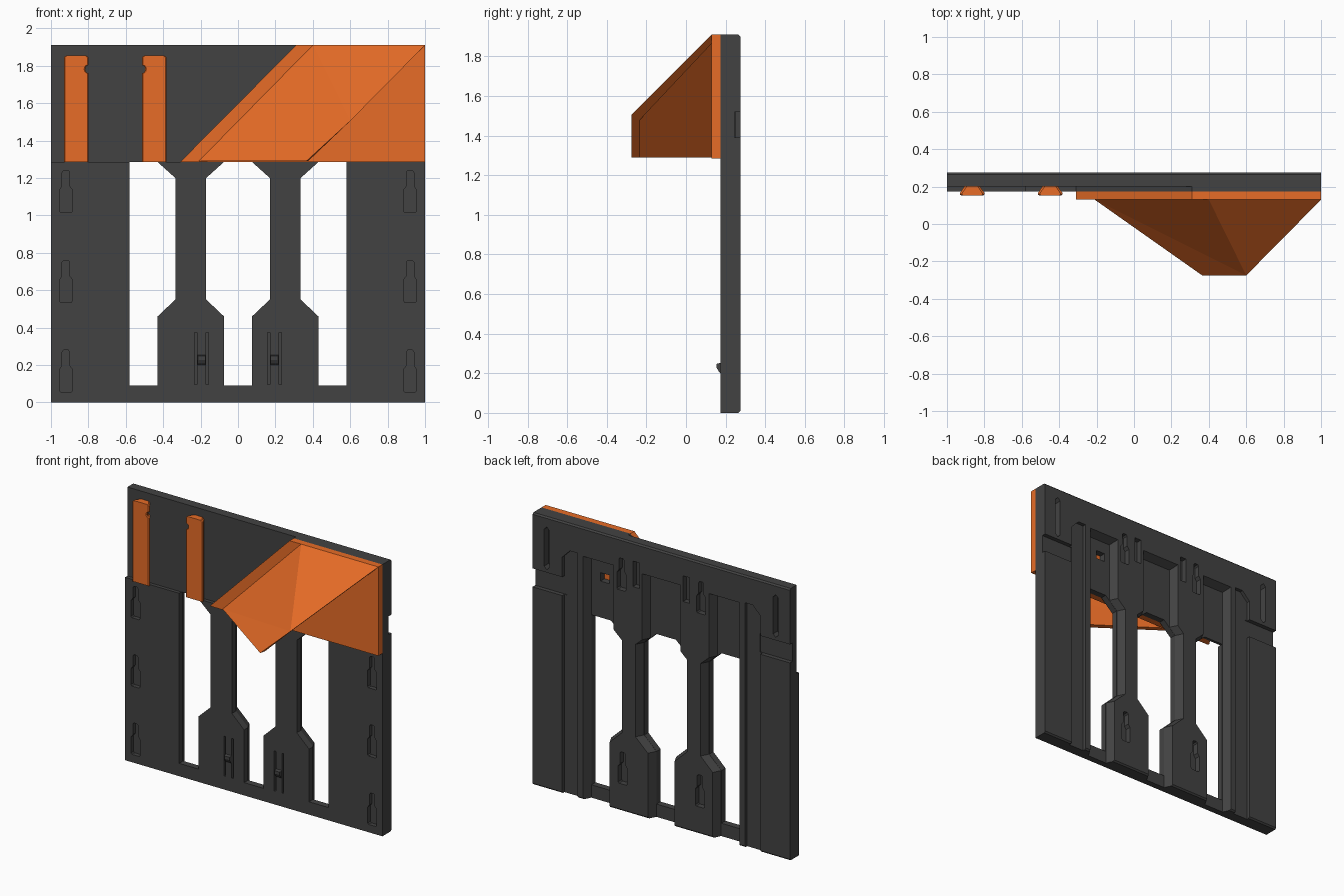
import bpy, bmesh, math

if "Cube" in bpy.data.objects:
    bpy.data.objects.remove(bpy.data.objects["Cube"])


def material(name, rgb):
    m = bpy.data.materials.new(name)
    m.diffuse_color = (*rgb, 1)
    m.use_nodes = True
    m.node_tree.nodes["Principled BSDF"].inputs["Base Color"].default_value = m.diffuse_color
    return m


ORANGE = material("orange_plastic", (0.80, 0.15, 0.02))
DARK = material("dark_plastic", (0.055, 0.055, 0.055))


def finish(name, bm, mat):
    bmesh.ops.recalc_face_normals(bm, faces=bm.faces)
    me = bpy.data.meshes.new(name)
    bm.to_mesh(me)
    bm.free()
    ob = bpy.data.objects.new(name, me)
    bpy.context.collection.objects.link(ob)
    me.materials.append(mat)
    return ob


def solids(name, parts, mat=DARK):
    """Each part is a list of (y, outline in x/z) sections lofted together."""
    bm = bmesh.new()
    for sections in parts:
        loops = [[bm.verts.new((x, y, z)) for x, z in o] for y, o in sections]
        bm.faces.new(loops[0])
        bm.faces.new(loops[-1])
        for a, b in zip(loops, loops[1:]):
            for i in range(len(a)):
                j = (i + 1) % len(a)
                bm.faces.new((a[i], a[j], b[j], b[i]))
    return finish(name, bm, mat)


def cut(ob, parts):
    c = solids("cutter", parts)
    c.hide_render = True
    m = ob.modifiers.new("cut", 'BOOLEAN')
    m.operation, m.solver, m.object = 'DIFFERENCE', 'EXACT', c
    bpy.context.view_layer.objects.active = ob
    bpy.ops.object.modifier_apply(modifier=m.name)
    bpy.data.objects.remove(c)


def rect(x0, x1, z0, z1):
    return [(x0, z0), (x1, z0), (x1, z1), (x0, z1)]


def flip(o):
    return [(-x, z) for x, z in o]


def prism(o, y0, y1):
    return [(y0, o), (y1, o)]


def both(o, y0, y1):
    return [prism(o, y0, y1), prism(flip(o), y0, y1)]


def keyhole(x, z, h=0.225):
    half = [(0.028, 0), (0.035, 0.008), (0.035, 0.12), (0.02, 0.14),
            (0.02, h - 0.01), (0.012, h)]
    return [(x + a, z + b) for a, b in half] + [(x - a, z + b) for a, b in half[::-1]]


def side_outline(z0, ztop, flare, d=0.0):
    return [(0.58 + d, z0), (0.43 - d, z0), (0.43 - d, 0.46), (0.335 - d, 0.55),
            (0.335 - d, 1.2), (flare - d, 1.2 + (flare - 0.335) * 0.9),
            (flare - d, ztop + d), (0.58 + d, ztop + d)]


def mid_outline(z0, ztop, flare, d=0.0):
    h = [(0.075 + d, z0), (0.075 + d, 0.46), (0.17 + d, 0.55), (0.17 + d, 1.2),
         (flare + d, 1.2 + (0.17 - flare) * 0.9), (flare + d, ztop + d)]
    return h + flip(h)[::-1]


# Main wall panel, chamfered along the rear top and bottom edges
panel = solids("wall_panel", [[(0.175, rect(-1, 1, 0, 1.91)),
                               (0.265, rect(-1, 1, 0, 1.91)),
                               (0.275, rect(-1, 1, 0.01, 1.9))]])

# Through windows, front keyholes and flex slots
TOP = 1.285
win = side_outline(0.09, TOP, 0.43)[:-2] + [(0.43, TOP), (0.58, TOP)]
midw = mid_outline(0.09, TOP, 0.075)
first = both(win, 0.1, 0.35) + [prism(midw, 0.1, 0.35)]
for z in (0.055, 0.535, 1.015):
    first += both(keyhole(0.92, z), 0.1, 0.205)
for x in (0.165, 0.225):
    first += both(rect(x - 0.007, x + 0.007, 0.095, 0.375), 0.1, 0.24)
cut(panel, first)

# Recessed upper left front face
cut(panel, [prism([(-1.1, TOP), (-0.31, TOP), (0.31, 1.91), (0.36, 1.96),
                   (-1.1, 1.96)], 0.1, 0.2)])

# Rear pockets with sloping walls around the columns
pa, pb = side_outline(-0.05, 1.68, 0.40, 0.002), side_outline(-0.05, 1.68, 0.40, 0.032)
ma, mb = mid_outline(-0.05, 1.68, 0.12, 0.002), mid_outline(-0.05, 1.68, 0.12, 0.032)
cut(panel, [[(0.22, pa), (0.28, pb)], [(0.22, flip(pa)), (0.28, flip(pb))],
            [(0.22, ma), (0.28, mb)]])

# Rear grooves, hanging slots and keyholes
rear = both([(0.65, -0.05), (0.77, -0.05), (0.77, 1.66), (0.71, 1.72), (0.65, 1.72)], 0.25, 0.3)
rear += both(keyhole(0.30, 0.19), 0.235, 0.3)
rear += both(keyhole(0.31, 1.55), 0.235, 0.3)
rear += both(rect(0.17, 0.22, 1.6, 1.78), 0.235, 0.3)
rear += both([(0.87, 1.56), (0.89, 1.54), (0.91, 1.56), (0.91, 1.82),
              (0.89, 1.84), (0.87, 1.82)], 0.225, 0.3)
rear += [prism(rect(0.44, 0.51, 1.54, 1.6), 0.15, 0.3)]
cut(panel, rear)
cut(panel, both(rect(0.75, 1.1, 1.39, 1.52), 0.245, 0.3))

# Small latch bumps between the flex slots
for side, x in (("left", -0.195), ("right", 0.195)):
    solids(side + "_latch_bump", [[(0.18, rect(x - 0.022, x + 0.022, 0.195, 0.255)),
                                   (0.165, rect(x - 0.022, x + 0.022, 0.21, 0.25)),
                                   (0.155, rect(x - 0.02, x + 0.02, 0.228, 0.248))]])


# Dovetail rails with a detent notch on their facing sides
def rail(name, cx, s):
    def outline(w):
        r = 0.018
        notch = [(w - r * math.sin(a), 1.782 - 0.022 * math.cos(a))
                 for a in [math.pi * i / 6 for i in range(7)]]
        o = [(-w, TOP), (w, TOP)] + notch + [(w, 1.845), (w - 0.012, 1.855),
                                             (-w + 0.012, 1.855), (-w, 1.845)]
        return [(cx + s * x, z) for x, z in o]
    solids(name, [[(0.153, outline(0.06)), (0.158, outline(0.066)),
                   (0.165, outline(0.066)), (0.2, outline(0.042))]], ORANGE)


rail("left_rail", -0.865, 1)
rail("right_rail", -0.448, -1)

# Orange backing plate with a diagonal edge
solids("hood_backing_plate", [prism([(-0.31, TOP), (0.31, 1.91), (1, 1.91), (1, TOP)],
                                    0.13, 0.175)], ORANGE)

# Hollow hood, open underneath and to the right
outer = [(-0.21, 0.13, 1.29), (0.40, 0.13, 1.91), (1, 0.13, 1.91),
         (0.60, -0.275, 1.505), (0.365, -0.275, 1.29)]
inner = [(-0.15, 0.13, 1.29), (0.418, 0.13, 1.866), (0.956, 0.13, 1.866),
         (0.57, -0.235, 1.478), (0.375, -0.235, 1.29)]
bm = bmesh.new()
o = [bm.verts.new(v) for v in outer]
n = [bm.verts.new(v) for v in inner]
for v in (o, n):
    for f in ((0, 1, 3), (0, 3, 4), (1, 2, 3)):
        bm.faces.new([v[i] for i in f])
for i in range(5):
    j = (i + 1) % 5
    bm.faces.new((o[i], o[j], n[j], n[i]))
finish("deflector_hood", bm, ORANGE)
